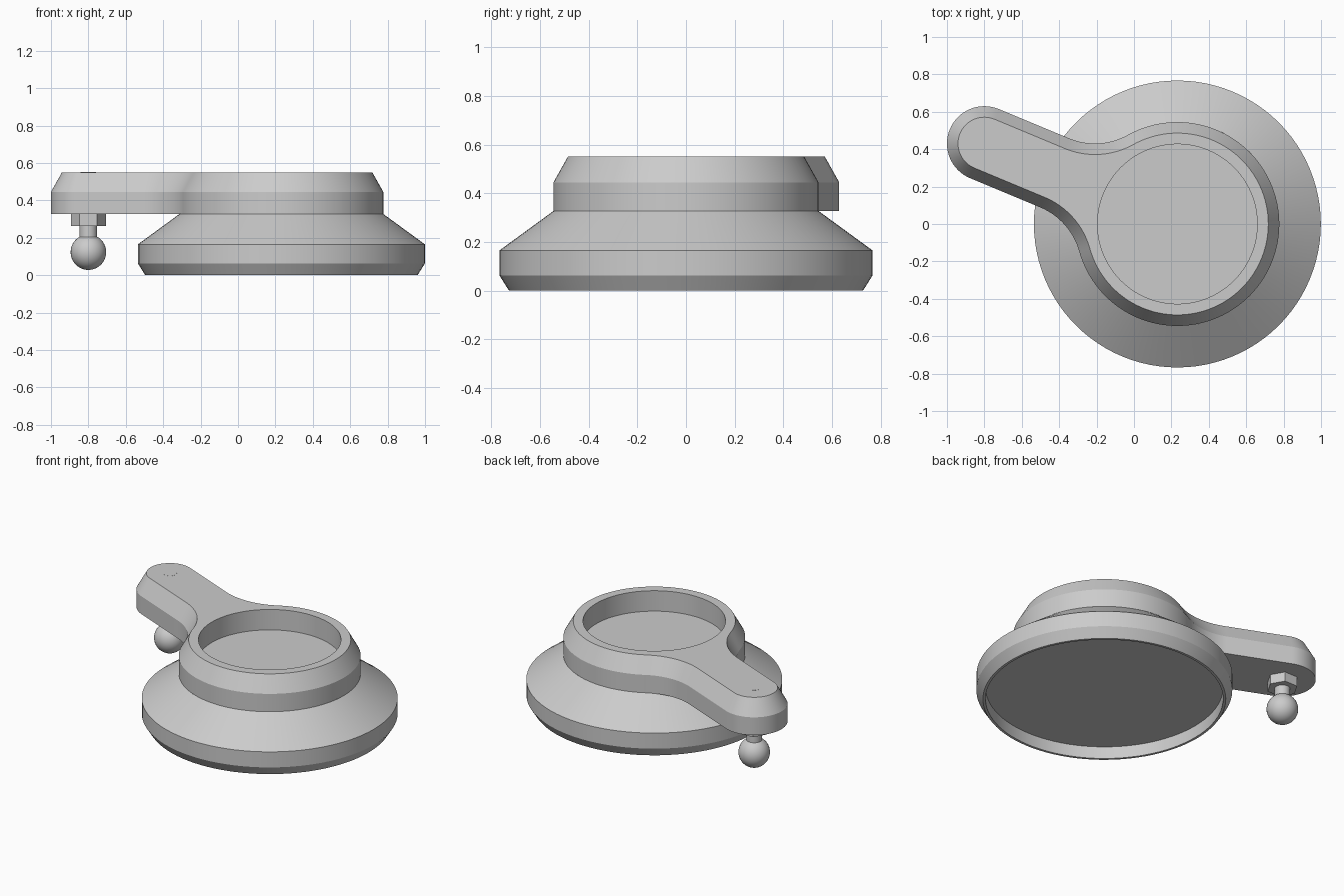
import bpy, bmesh, math
from mathutils import Vector

if "Cube" in bpy.data.objects:
    bpy.data.objects.remove(bpy.data.objects["Cube"], do_unlink=True)

grey = bpy.data.materials.new("light grey")
grey.diffuse_color = (0.6, 0.6, 0.6, 1)
grey.use_nodes = True
grey.node_tree.nodes["Principled BSDF"].inputs["Base Color"].default_value = (0.6, 0.6, 0.6, 1)

HUB = Vector((0.232, 0.0))      # axis of the round base
TIP = Vector((-0.8, 0.43))      # axis of the ball stud
BOTTOM, SHOULDER, TOP = 0.327, 0.445, 0.55


def finish(name, bm, angle=25):
    bmesh.ops.recalc_face_normals(bm, faces=bm.faces)
    mesh = bpy.data.meshes.new(name)
    bm.to_mesh(mesh)
    bm.free()
    mesh.materials.append(grey)
    obj = bpy.data.objects.new(name, mesh)
    bpy.context.collection.objects.link(obj)
    bpy.ops.object.select_all(action='DESELECT')
    obj.select_set(True)
    bpy.context.view_layer.objects.active = obj
    bpy.ops.object.shade_smooth_by_angle(angle=math.radians(angle))
    return obj


def circle(center, r, n, z):
    return [(center.x + r * math.cos(2 * math.pi * i / n),
             center.y + r * math.sin(2 * math.pi * i / n), z) for i in range(n)]


def ring(bm, points):
    return [bm.verts.new(p) for p in points]


def bridge(bm, a, b):
    n = len(a)
    for i in range(n):
        j = (i + 1) % n
        bm.faces.new((a[i], a[j], b[j], b[i]))


def lathe(name, center, profile, n, cap_start=True, cap_end=True):
    """Turn (radius, height) pairs around a vertical axis."""
    bm = bmesh.new()
    rings = [ring(bm, circle(center, r, n, z)) for r, z in profile]
    for a, b in zip(rings, rings[1:]):
        bridge(bm, a, b)
    if cap_start:
        bm.faces.new(rings[0])
    if cap_end:
        bm.faces.new(rings[-1])
    return finish(name, bm)


def arm_outline(inset, z):
    """Hub circle and tip circle joined by a straight neck with fillets."""
    axis = TIP - HUB
    length, heading = axis.length, math.atan2(axis.y, axis.x)
    R, r, f = 0.545, 0.2, 0.36
    fu, fv = math.sqrt((R + f) ** 2 - (r + f) ** 2), r + f
    a = math.atan2(fv, fu)
    R, r, f = R - inset, r - inset, f + inset

    def arc(cu, cv, rad, start, end, n):
        return [(cu + rad * math.cos(start + (end - start) * i / n),
                 cv + rad * math.sin(start + (end - start) * i / n)) for i in range(n + 1)]

    pts = arc(0, 0, R, a, 2 * math.pi - a, 90)
    pts += arc(fu, -fv, f, math.pi - a, math.pi / 2, 16)[1:]
    pts += arc(length, 0, r, -math.pi / 2, math.pi / 2, 32)
    pts += arc(fu, fv, f, -math.pi / 2, a - math.pi, 16)[:-1]
    c, s = math.cos(heading), math.sin(heading)
    return [(HUB.x + u * c - v * s, HUB.y + u * s + v * c, z) for u, v in pts]


# Round base with a bevelled foot, sloping shoulder and recessed underside
lathe("base", HUB, [(0.712, 0.08), (0.712, 0.0), (0.728, 0.0), (0.767, 0.062),
                    (0.767, 0.165), (0.545, BOTTOM)], 96, cap_end=False)

# Collar and arm in one piece, with a bevelled top edge and a round pocket
bm = bmesh.new()
low = ring(bm, arm_outline(0, BOTTOM))
mid = ring(bm, arm_outline(0, SHOULDER))
top = ring(bm, arm_outline(0.059, TOP))
rim = ring(bm, circle(HUB, 0.427, 96, TOP))
floor = ring(bm, circle(HUB, 0.427, 96, 0.415))
bridge(bm, low, mid)
bridge(bm, mid, top)
bridge(bm, rim, floor)
bm.faces.new(low)
bm.faces.new(floor)
edges = [bm.edges.get((loop[i - 1], loop[i])) for loop in (top, rim) for i in range(len(loop))]
bmesh.ops.triangle_fill(bm, edges=edges, use_beauty=True, normal=(0, 0, 1))
finish("collar_and_arm", bm)

# Ball stud: hex nut, shaft that shows flush in the arm top, and ball
lathe("hex_nut", TIP, [(0.094, 0.264), (0.094, BOTTOM)], 6)
lathe("stud_shaft", TIP, [(0.047, 0.18), (0.047, BOTTOM + 0.01)], 32)
lathe("stud_end", TIP, [(0.042, TOP - 0.02), (0.042, TOP + 0.0005)], 32)
bm = bmesh.new()
bmesh.ops.create_uvsphere(bm, u_segments=32, v_segments=20, radius=0.095)
bmesh.ops.translate(bm, verts=bm.verts, vec=(TIP.x, TIP.y, 0.123))
finish("stud_ball", bm)
